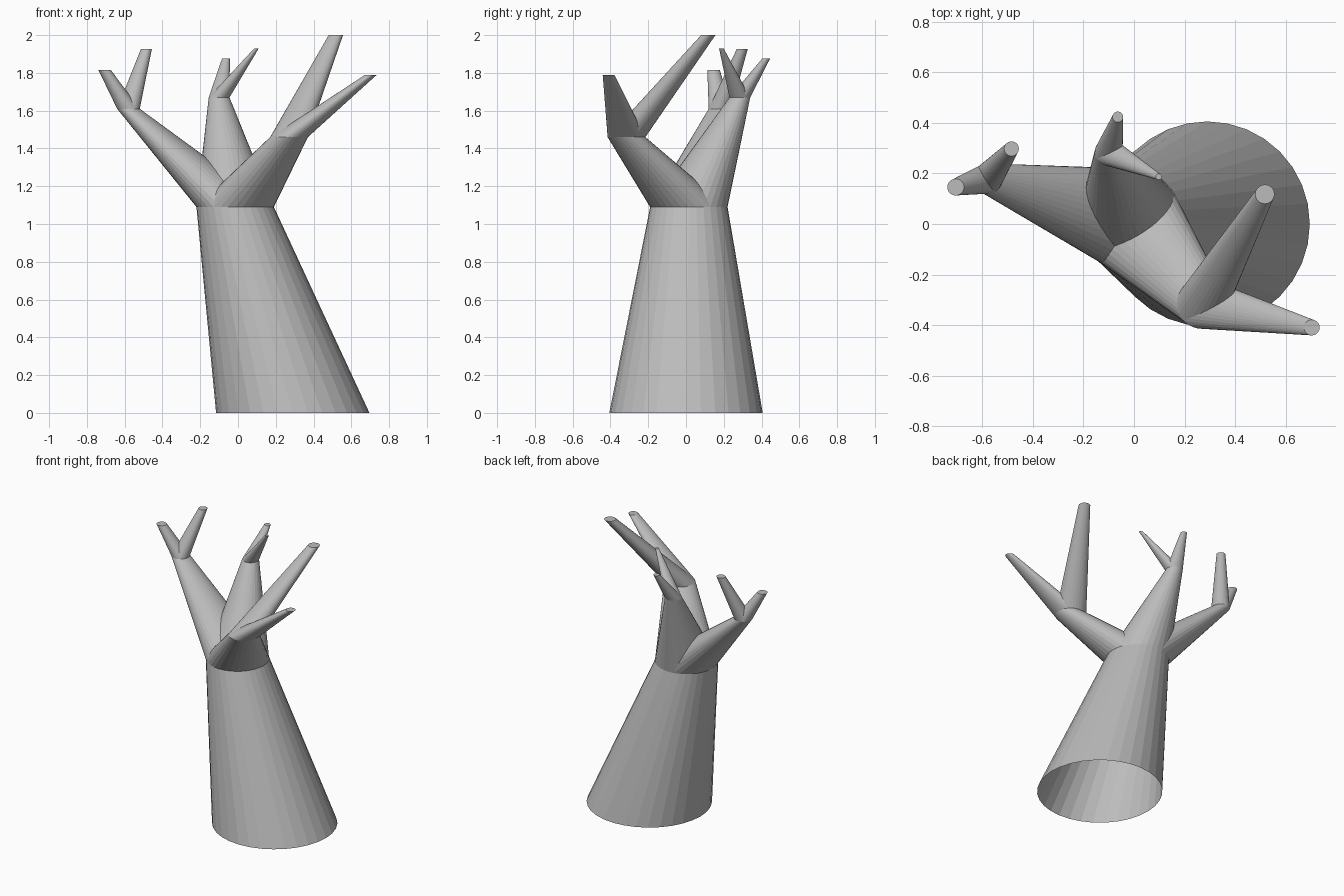
import bpy
import bmesh
from math import sin, cos, tau

SIDES = 32

cube = bpy.data.objects.get("Cube")
if cube:
    bpy.data.objects.remove(cube)

bark = bpy.data.materials.new("plain_grey")
bark.use_nodes = True
grey = (0.5, 0.5, 0.5, 1)
bark.diffuse_color = grey
bark.node_tree.nodes["Principled BSDF"].inputs["Base Color"].default_value = grey


def ring(bm, x, y, z, r):
    """Horizontal circle of vertices."""
    angles = [tau * i / SIDES for i in range(SIDES)]
    return [bm.verts.new((x + r * cos(a), y + r * sin(a), z)) for a in angles]


def limb(name, lower, upper, capped=False):
    """Slanted cone between two horizontal circles, open below."""
    bm = bmesh.new()
    a, b = ring(bm, *lower), ring(bm, *upper)
    for i in range(SIDES):
        j = (i + 1) % SIDES
        bm.faces.new((a[i], a[j], b[j], b[i]))
    if capped:
        bm.faces.new(b)
    mesh = bpy.data.meshes.new(name)
    bm.to_mesh(mesh)
    bm.free()
    mesh.materials.append(bark)
    bpy.context.collection.objects.link(bpy.data.objects.new(name, mesh))


# Trunk: circles are (x, y, z, radius)
trunk_top = (-0.015, 0.015, 1.09, 0.205)
limb("trunk", (0.29, 0, 0, 0.406), trunk_top)

# Each branch grows from the whole trunk top and splits into two twigs
branches = {
    "right": ((-0.58, 0.18, 1.61, 0.06),
              [(-0.706, 0.146, 1.815, 0.033), (-0.485, 0.298, 1.927, 0.029)]),
    "back": ((-0.10, 0.285, 1.67, 0.055),
             [(-0.064, 0.424, 1.875, 0.021), (0.098, 0.187, 1.93, 0.012)]),
    "left": ((0.27, -0.315, 1.46, 0.1),
             [(0.518, 0.118, 2.0, 0.038), (0.704, -0.41, 1.79, 0.031)]),
}
for side, (fork, tips) in branches.items():
    limb(side + "_branch", trunk_top, fork)
    for tip, label in zip(tips, ("outer", "inner")):
        limb(f"{side}_{label}_twig", fork, tip, capped=True)
